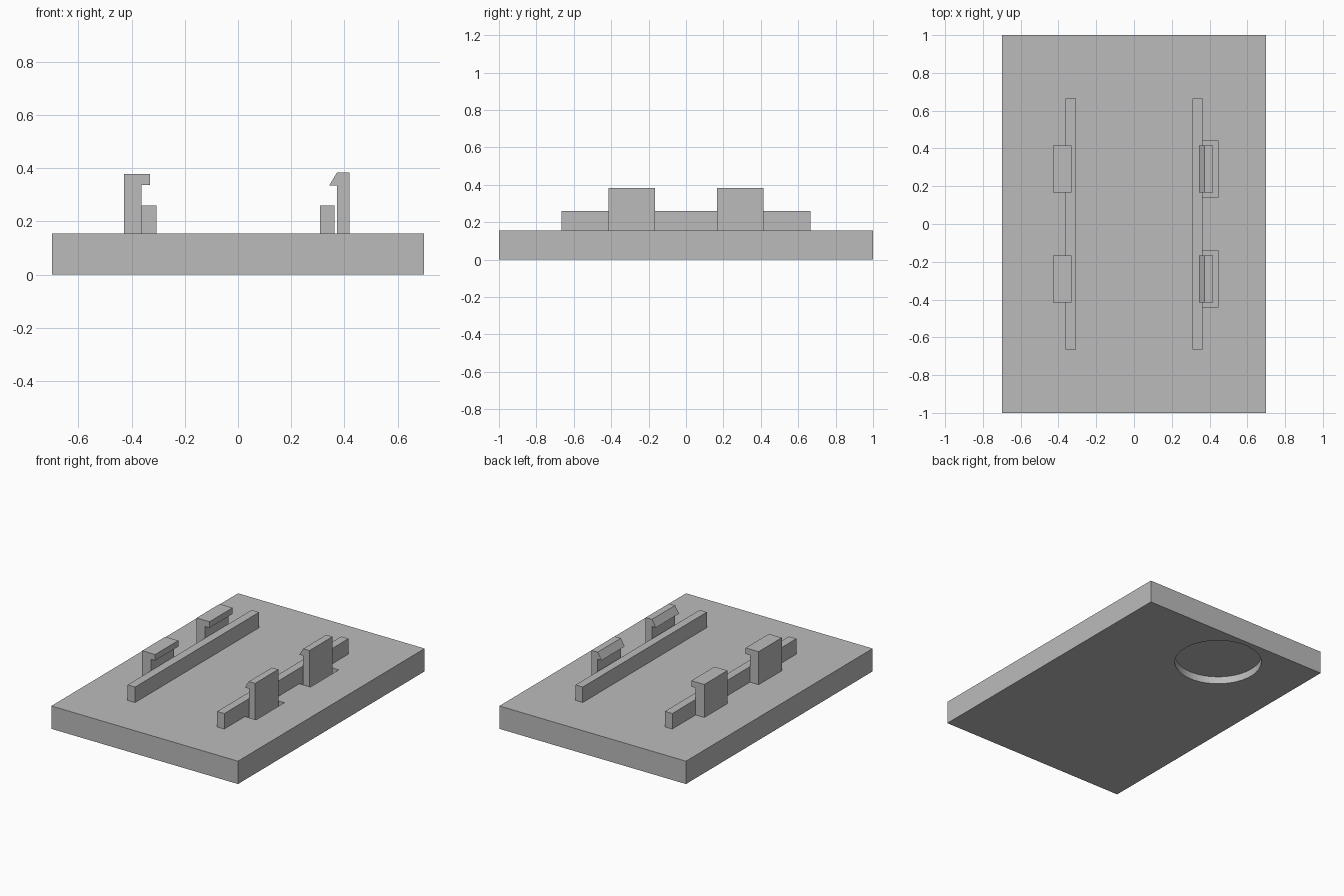
import bpy, bmesh

if "Cube" in bpy.data.objects:
    bpy.data.objects.remove(bpy.data.objects["Cube"])

PLATE_TOP = 0.155
SLOT_FLOOR = 0.055

grey = bpy.data.materials.new("plain grey")
grey.diffuse_color = (0.5, 0.5, 0.5, 1)
grey.use_nodes = True
grey.node_tree.nodes["Principled BSDF"].inputs["Base Color"].default_value = grey.diffuse_color


def extrude_profile(name, profile, y0, y1):
    """Extrude an x-z outline along y."""
    bm = bmesh.new()
    face = bm.faces.new([bm.verts.new((x, y0, z)) for x, z in profile])
    out = bmesh.ops.extrude_face_region(bm, geom=[face])
    verts = [g for g in out["geom"] if isinstance(g, bmesh.types.BMVert)]
    bmesh.ops.translate(bm, verts=verts, vec=(0, y1 - y0, 0))
    bmesh.ops.recalc_face_normals(bm, faces=bm.faces)
    mesh = bpy.data.meshes.new(name)
    bm.to_mesh(mesh)
    bm.free()
    obj = bpy.data.objects.new(name, mesh)
    bpy.context.collection.objects.link(obj)
    mesh.materials.append(grey)
    return obj


def box(name, x0, x1, y0, y1, z0, z1):
    return extrude_profile(name, [(x0, z0), (x1, z0), (x1, z1), (x0, z1)], y0, y1)


def cut(target, cutter):
    cutter.hide_render = True
    mod = target.modifiers.new("cut", 'BOOLEAN')
    mod.operation = 'DIFFERENCE'
    mod.solver = 'EXACT'
    mod.object = cutter
    bpy.context.view_layer.objects.active = target
    bpy.ops.object.modifier_apply(modifier=mod.name)
    bpy.data.objects.remove(cutter)


# Base plate
plate = box("base_plate", -0.7, 0.7, -1, 1, 0, PLATE_TOP)

# Round recess in the underside
bpy.ops.mesh.primitive_cylinder_add(vertices=64, radius=0.273, depth=0.1,
                                    location=(-0.114, 0.69, 0))
recess = bpy.context.object
recess.name = "recess_cutter"
recess.data.materials.append(grey)
cut(plate, recess)

# Relief slots around the flexible clips
for s in (-1, 1):
    y0, y1 = sorted((s * 0.14, s * 0.443))
    cut(plate, box("slot_cutter", 0.363, 0.446, y0, y1, SLOT_FLOOR, 0.3))

# Long support rails
box("left_rail", -0.363, -0.307, -0.665, 0.665, PLATE_TOP, 0.26)
box("right_rail", 0.309, 0.363, -0.665, 0.665, PLATE_TOP, 0.26)

# Square hooks on the left, barbed snap clips on the right
hook = [(-0.428, PLATE_TOP), (-0.363, PLATE_TOP), (-0.363, 0.338),
        (-0.331, 0.338), (-0.331, 0.379), (-0.428, 0.379)]
snap = [(0.372, SLOT_FLOOR), (0.419, SLOT_FLOOR), (0.419, 0.384),
        (0.372, 0.384), (0.343, 0.336), (0.372, 0.336)]
for s, side in ((-1, "front"), (1, "back")):
    y0, y1 = sorted((s * 0.167, s * 0.415))
    extrude_profile(side + "_fixed_hook", hook, y0, y1)
    extrude_profile(side + "_snap_clip", snap, y0, y1)
